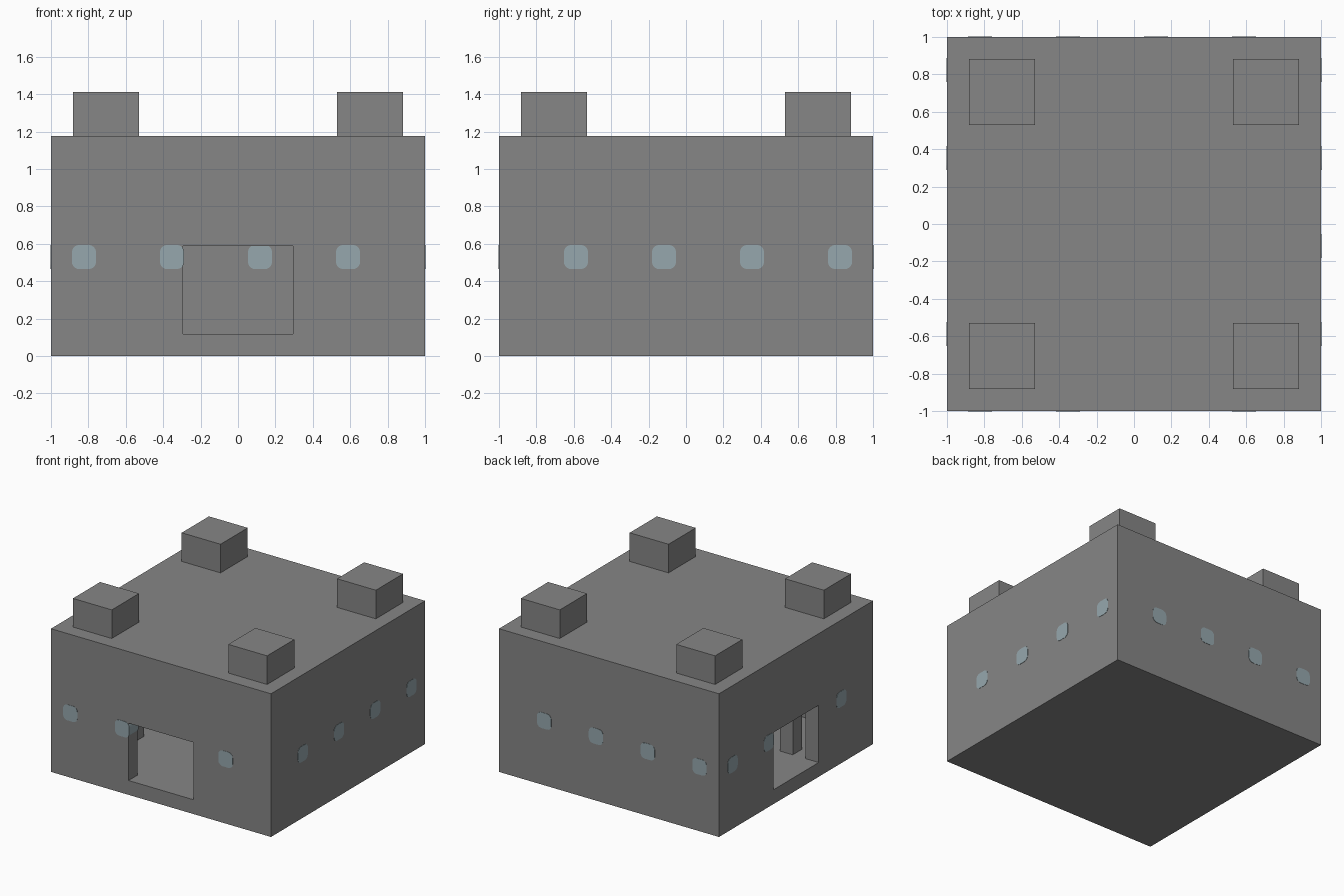
import bpy
import bmesh
from mathutils import Matrix, Vector

if "Cube" in bpy.data.objects:
    bpy.data.objects.remove(bpy.data.objects["Cube"], do_unlink=True)

U = 2 / 17  # one building block


def make_material(name, rgb):
    mat = bpy.data.materials.new(name)
    mat.use_nodes = True
    mat.diffuse_color = (*rgb, 1)
    mat.node_tree.nodes["Principled BSDF"].inputs["Base Color"].default_value = (*rgb, 1)
    return mat


stone = make_material("stone grey", (0.24, 0.24, 0.24))
glass = make_material("pale blue glass", (0.305, 0.39, 0.42))


def box(name, low, high, mat=stone, rounding=None):
    """Box between two corners given in blocks; rounding is the axis its four edges follow."""
    low, high = Vector(low) * U, Vector(high) * U
    bm = bmesh.new()
    bmesh.ops.create_cube(bm, size=1, matrix=Matrix.Diagonal((*(high - low), 1)))
    if rounding is not None:
        edges = [e for e in bm.edges
                 if abs((e.verts[0].co - e.verts[1].co).normalized()[rounding]) > 0.9]
        bmesh.ops.bevel(bm, geom=edges, offset=0.33 * U, segments=4, profile=0.5, affect="EDGES")
    mesh = bpy.data.meshes.new(name)
    bm.to_mesh(mesh)
    bm.free()
    mesh.materials.append(mat)
    obj = bpy.data.objects.new(name, mesh)
    obj.location = (low + high) / 2
    bpy.context.collection.objects.link(obj)
    return obj


# Hollow hall with a front and a left-hand doorway
hall = box("hall", (-8.5, -8.5, 0), (8.5, 8.5, 10))
cutters = [
    box("room_cutter", (-7.5, -7.5, 1), (7.5, 7.5, 9)),
    box("front_door_cutter", (-2.5, -9, 1), (2.5, -7, 5)),
    box("side_door_cutter", (-9, -2.5, 1), (-7, 2.5, 5)),
]
bpy.context.view_layer.objects.active = hall
for cutter in cutters:
    mod = hall.modifiers.new(cutter.name, "BOOLEAN")
    mod.operation = "DIFFERENCE"
    mod.solver = "EXACT"
    mod.object = cutter
    bpy.ops.object.modifier_apply(modifier=mod.name)
for cutter in cutters:
    bpy.data.objects.remove(cutter, do_unlink=True)

# Corner turrets on the roof
for sx in (-6, 6):
    for sy in (-6, 6):
        box("roof_turret", (sx - 1.5, sy - 1.5, 10), (sx + 1.5, sy + 1.5, 12))

# Columns inside, flanking the side doorway
for y in (-3, 3):
    box("inner_column", (-6.5, y - 0.5, 1), (-5.5, y + 0.5, 9))


# Rounded windows running through the walls, left out at the doorways
def window(x, y, axis):
    half = Vector((0.55, 0.55, 0.55))
    half[axis] = 0.52
    centre = Vector((x, y, 4.5))
    box("window", centre - half, centre + half, glass, axis)


for side in (-8, 8):
    for i in range(4):
        if side > 0 or i != 2:
            window(4 * i - 7, side, 1)
        if side > 0 or i != 1:
            window(side, 4 * i - 5, 0)
